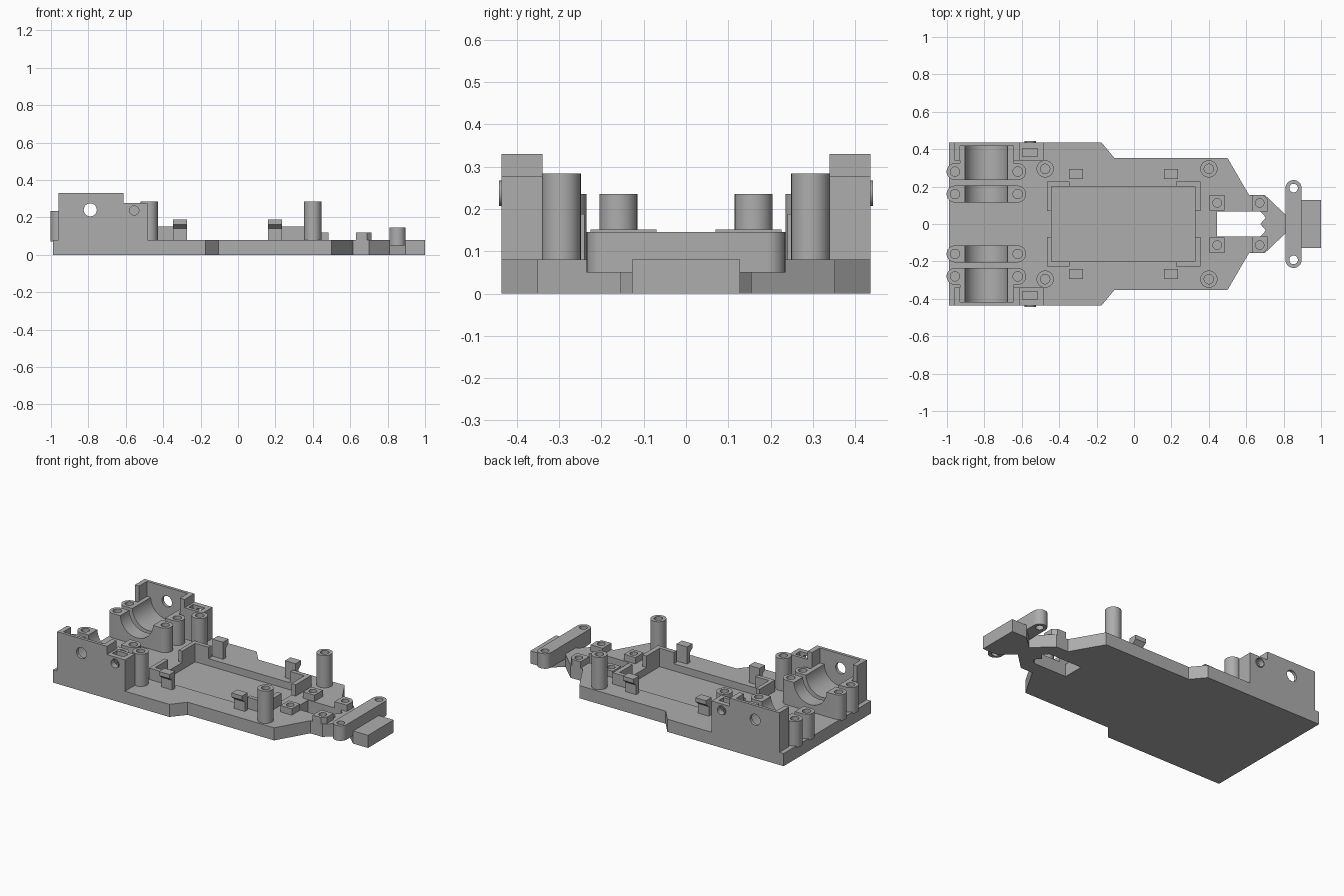
import bpy, bmesh
from math import cos, sin, pi, radians

if "Cube" in bpy.data.objects:
    bpy.data.objects.remove(bpy.data.objects["Cube"])

grey = bpy.data.materials.new("plain grey")
grey.use_nodes = True
COLOUR = (0.42, 0.42, 0.42, 1)
grey.diffuse_color = COLOUR
grey.node_tree.nodes["Principled BSDF"].inputs["Base Color"].default_value = COLOUR

BASE = 0.08


def prism(name, pts, low, high, axis="z"):
    """Extrude a flat outline along z (x, y points), y (x, z) or x (y, z)."""
    place = {"z": lambda a, b, c: (a, b, c),
             "y": lambda a, b, c: (a, c, b),
             "x": lambda a, b, c: (c, a, b)}[axis]
    bm = bmesh.new()
    rings = [[bm.verts.new(place(a, b, c)) for a, b in pts] for c in (low, high)]
    for ring in rings:
        bm.faces.new(ring)
    n = len(pts)
    for i in range(n):
        j = (i + 1) % n
        bm.faces.new((rings[0][i], rings[0][j], rings[1][j], rings[1][i]))
    bmesh.ops.recalc_face_normals(bm, faces=bm.faces)
    mesh = bpy.data.meshes.new(name)
    bm.to_mesh(mesh)
    bm.free()
    mesh.materials.append(grey)
    ob = bpy.data.objects.new(name, mesh)
    bpy.context.scene.collection.objects.link(ob)
    return ob


def rect(x0, x1, y0, y1):
    return [(x0, y0), (x1, y0), (x1, y1), (x0, y1)]


def arc(cx, cy, r, start=0, sweep=360, n=32):
    """Points on an arc; a full turn leaves out the repeated end point."""
    steps = n if sweep == 360 else n + 1
    angles = [radians(start + sweep * i / n) for i in range(steps)]
    return [(cx + r * cos(a), cy + r * sin(a)) for a in angles]


def combine(ob, others, operation="DIFFERENCE"):
    """Apply booleans in turn and remove the helper objects."""
    for other in others:
        mod = ob.modifiers.new("cut", "BOOLEAN")
        mod.operation, mod.solver, mod.object = operation, "EXACT", other
        bpy.context.view_layer.update()
        result = ob.evaluated_get(bpy.context.evaluated_depsgraph_get())
        mesh = bpy.data.meshes.new_from_object(result)
        ob.modifiers.clear()
        ob.data = mesh
        bpy.data.objects.remove(other)
    return ob


def drill(x, y, r, low, high, axis="z"):
    return prism("drill", arc(x, y, r), low, high, axis)


def mirrored(half):
    return half + [(x, -y) for x, y in reversed(half)]


# Floor plate with battery pocket and fork opening
plate = prism("floor_plate", mirrored([
    (-0.99, 0.437), (-0.175, 0.437), (-0.105, 0.353), (0.5, 0.353),
    (0.615, 0.155), (0.7, 0.155), (0.81, 0.05), (0.895, 0.128), (1.0, 0.128)]), 0, BASE)
combine(plate, [
    prism("pocket", rect(-0.44, 0.325, -0.2, 0.2), 0.035, 0.2),
    prism("opening", [(0.445, -0.067), (0.675, -0.067), (0.705, -0.035), (0.675, 0),
                      (0.705, 0.035), (0.675, 0.067), (0.445, 0.067)], -0.1, 0.2)])

# Front cross bar with two through holes
bar = prism("front_bar", arc(0.853, 0.192, 0.043, 0, 180, 16)
            + arc(0.853, -0.192, 0.043, 180, 180, 16), 0.05, 0.145)
combine(bar, [drill(0.853, s * 0.192, 0.023, 0, 0.2) for s in (1, -1)])

for s, side in ((1, "left"), (-1, "right")):
    # Tall screw posts
    for x, end in ((0.4, "front"), (-0.475, "rear")):
        post = prism(f"{end}_post_{side}", arc(x, s * 0.295, 0.046), BASE - 0.01, 0.284)
        combine(post, [drill(x, s * 0.295, 0.025, 0.12, 0.4)])

    # Screw blocks beside the fork opening
    blocks = (("rear", 0.445, rect(0.405, 0.485, 0.072, 0.155)),
              ("front", 0.672, [(0.63, 0.067), (0.715, 0.067), (0.715, 0.13),
                                (0.69, 0.155), (0.63, 0.155)]))
    for end, x, pts in blocks:
        block = prism(f"{end}_fork_block_{side}", [(a, s * b) for a, b in pts],
                      BASE - 0.01, 0.12)
        combine(block, [drill(x, s * 0.113, 0.023, 0.04, 0.2)])

    # Battery corner walls
    for end, outer, inner, tip, low_y in (("rear", -0.465, -0.44, -0.345, 0.07),
                                          ("front", 0.355, 0.325, 0.225, 0.07)):
        pts = [(outer, low_y), (outer, 0.226), (tip, 0.226), (tip, 0.2),
               (inner, 0.2), (inner, low_y)]
        prism(f"{end}_corner_wall_{side}", [(a, s * b) for a, b in pts], BASE - 0.01, 0.152)

    # Hooked clips
    for x, end in ((-0.31, "rear"), (0.198, "front")):
        hook = [(0.24, 0.07), (0.268, 0.07), (0.268, 0.14), (0.295, 0.162),
                (0.295, 0.188), (0.24, 0.188)]
        prism(f"{end}_clip_{side}", [(s * a, b) for a, b in hook],
              x - 0.037, x + 0.037, "x")

    # Axle saddles: a web with screw bosses at both ends and a round trough
    for y, depth, name in ((0.16, 0.045, "inner"), (0.28, 0.045, "outer")):
        saddle = prism(f"{name}_saddle_{side}",
                       arc(-0.957, s * y, depth, 90, 180, 16)
                       + arc(-0.622, s * y, depth, 270, 180, 16), BASE - 0.01, 0.235)
        cuts = [drill(x, s * y, 0.025, 0.1, 0.3) for x in (-0.957, -0.622)]
        cuts.append(drill(-0.79, 0.24, 0.115, s * y - 0.1, s * y + 0.1, "y"))
        combine(saddle, cuts)
    bed = prism(f"axle_bed_{side}", rect(-0.93, -0.645, s * 0.32, s * 0.42), BASE - 0.01, 0.235)
    combine(bed, [drill(-0.79, 0.24, 0.115, s * 0.37 - 0.2, s * 0.37 + 0.2, "y")])

    # Side wall with returns at both ends and an axle hole
    wall = prism(f"side_wall_{side}", [(a, s * b) for a, b in (
        (-0.96, 0.437), (-0.612, 0.437), (-0.612, 0.34), (-0.645, 0.34), (-0.645, 0.418),
        (-0.93, 0.418), (-0.93, 0.34), (-0.96, 0.34))], BASE - 0.01, 0.33)
    combine(wall, [drill(-0.79, 0.24, 0.035, s * 0.42 - 0.07, s * 0.42 + 0.07, "y")])

    # Nut box with side bushing
    box = prism(f"nut_box_{side}", rect(-0.614, -0.485, s * 0.34, s * 0.437), BASE - 0.01, 0.278)
    bushing = prism("bushing", arc(-0.555, 0.237, 0.03), s * 0.41, s * 0.443, "y")
    combine(box, [bushing], "UNION")
    combine(box, [prism("nut_slot", rect(-0.597, -0.515, s * 0.36, s * 0.405), 0.18, 0.4),
                  drill(-0.555, 0.237, 0.025, s * 0.38, s * 0.5, "y")])

# Smooth the round surfaces while keeping edges sharp
bpy.ops.object.select_all(action="DESELECT")
for ob in bpy.context.scene.objects:
    if ob.type == "MESH":
        ob.select_set(True)
        bpy.context.view_layer.objects.active = ob
bpy.ops.object.shade_smooth_by_angle(angle=radians(30))
